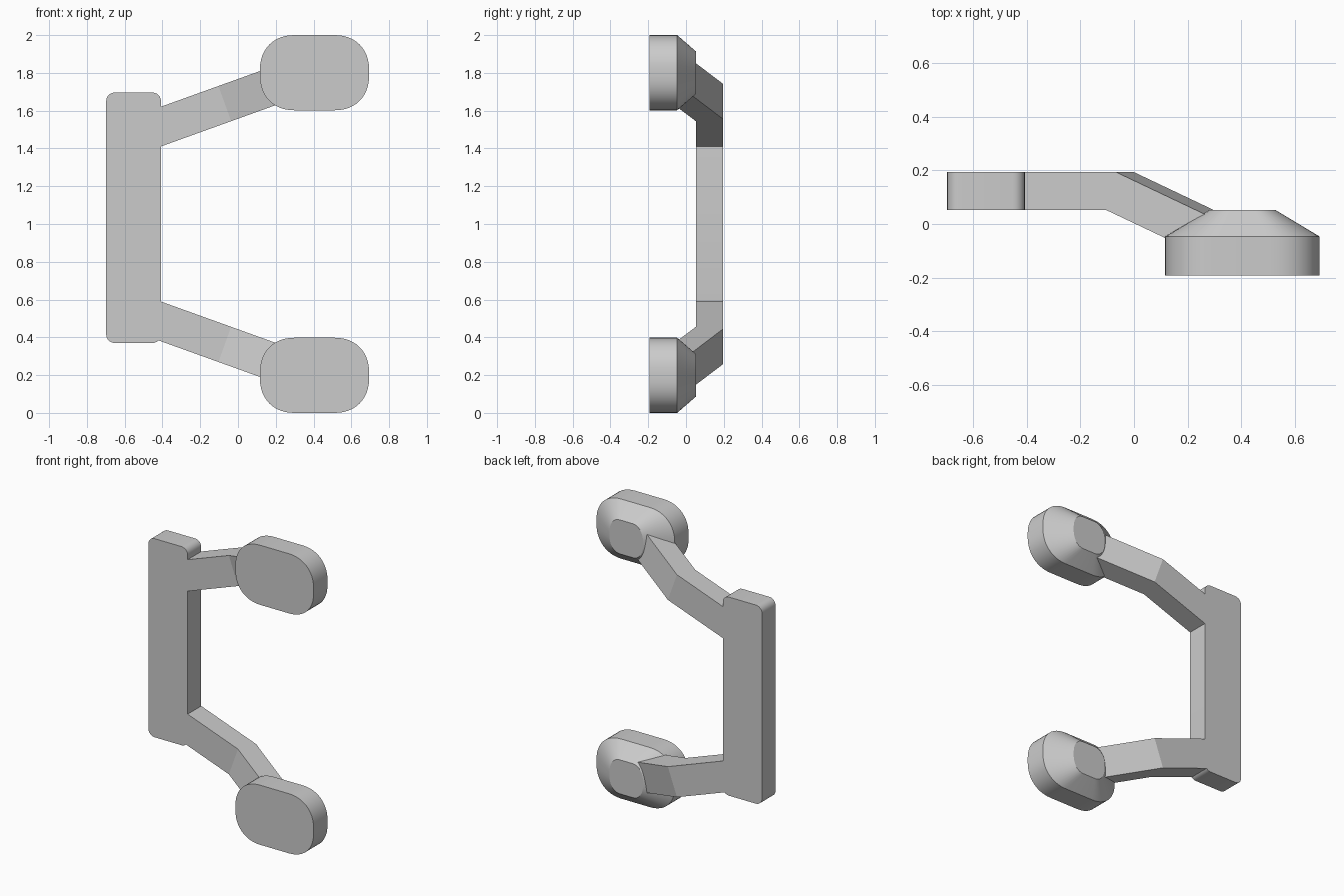
import bpy, bmesh, math
from mathutils import Vector

cube = bpy.data.objects.get("Cube")
if cube:
    bpy.data.objects.remove(cube, do_unlink=True)

grey = bpy.data.materials.new("plain_grey")
grey.use_nodes = True
grey.diffuse_color = (0.6, 0.6, 0.6, 1)
grey.node_tree.nodes["Principled BSDF"].inputs["Base Color"].default_value = (0.6, 0.6, 0.6, 1)


def loft(name, rings, smooth):
    """Skin matching rings of points and cap both ends."""
    bm = bmesh.new()
    loops = [[bm.verts.new(p) for p in ring] for ring in rings]
    n = len(loops[0])
    for a, b in zip(loops, loops[1:]):
        for i in range(n):
            j = (i + 1) % n
            bm.faces.new((a[i], a[j], b[j], b[i]))
    bm.faces.new(loops[0])
    bm.faces.new(loops[-1])
    bmesh.ops.recalc_face_normals(bm, faces=bm.faces)
    mesh = bpy.data.meshes.new(name)
    bm.to_mesh(mesh)
    bm.free()
    mesh.materials.append(grey)
    obj = bpy.data.objects.new(name, mesh)
    bpy.context.collection.objects.link(obj)
    if smooth:
        bpy.ops.object.select_all(action='DESELECT')
        obj.select_set(True)
        bpy.context.view_layer.objects.active = obj
        bpy.ops.object.shade_smooth_by_angle(angle=math.radians(25))
    return obj


def rounded_outline(hx, hz, rx, rz, power, steps):
    """Rounded rectangle in x and z about the origin."""
    points = []
    for quarter, (sx, sz) in enumerate(((1, 1), (-1, 1), (-1, -1), (1, -1))):
        for k in range(steps + 1):
            a = (quarter + k / steps) * math.pi / 2
            c = abs(math.cos(a)) ** (2 / power)
            s = abs(math.sin(a)) ** (2 / power)
            points.append((sx * (hx - rx + rx * c), sz * (hz - rz + rz * s)))
    return points


def place(outline, cx, y, cz, kx=1, kz=1):
    return [(cx + x * kx, y, cz + z * kz) for x, z in outline]


# Upright bar with rounded corners
bar = rounded_outline(0.145, 0.663, 0.045, 0.045, 2, 6)
loft("upright_bar", [place(bar, -0.553, y, 1.033) for y in (0.052, 0.195)], True)

# Cranked arms and bevelled pads, mirrored about mid height
pad = rounded_outline(0.289, 0.199, 0.185, 0.185, 2.2, 12)
tilt = math.radians(19.8)
across = Vector((-math.sin(tilt), 0, math.cos(tilt))) * 0.099
stations = ((-0.5, 0.052, -0.5, 0.195),
            (-0.07, 0.052, -0.036, 0.195),
            (0.36, -0.152, 0.36, 0.007))

for side, label in ((1, "upper"), (-1, "lower")):
    rings = []
    for front_x, front_y, back_x, back_y in stations:
        ring = []
        for x, y, s in ((front_x, front_y, -1), (front_x, front_y, 1),
                        (back_x, back_y, 1), (back_x, back_y, -1)):
            p = Vector((x, y, 0.515 + (x + 0.41) * math.tan(tilt))) + across * s
            ring.append((p.x, p.y, 1 + side * p.z))
        rings.append(ring)
    loft(label + "_arm", rings, False)

    cz = 1 + side * 0.801
    loft(label + "_pad", [place(pad, 0.405, -0.193, cz),
                          place(pad, 0.405, -0.047, cz),
                          place(pad, 0.405, 0.052, cz, 0.43, 0.57)], True)
